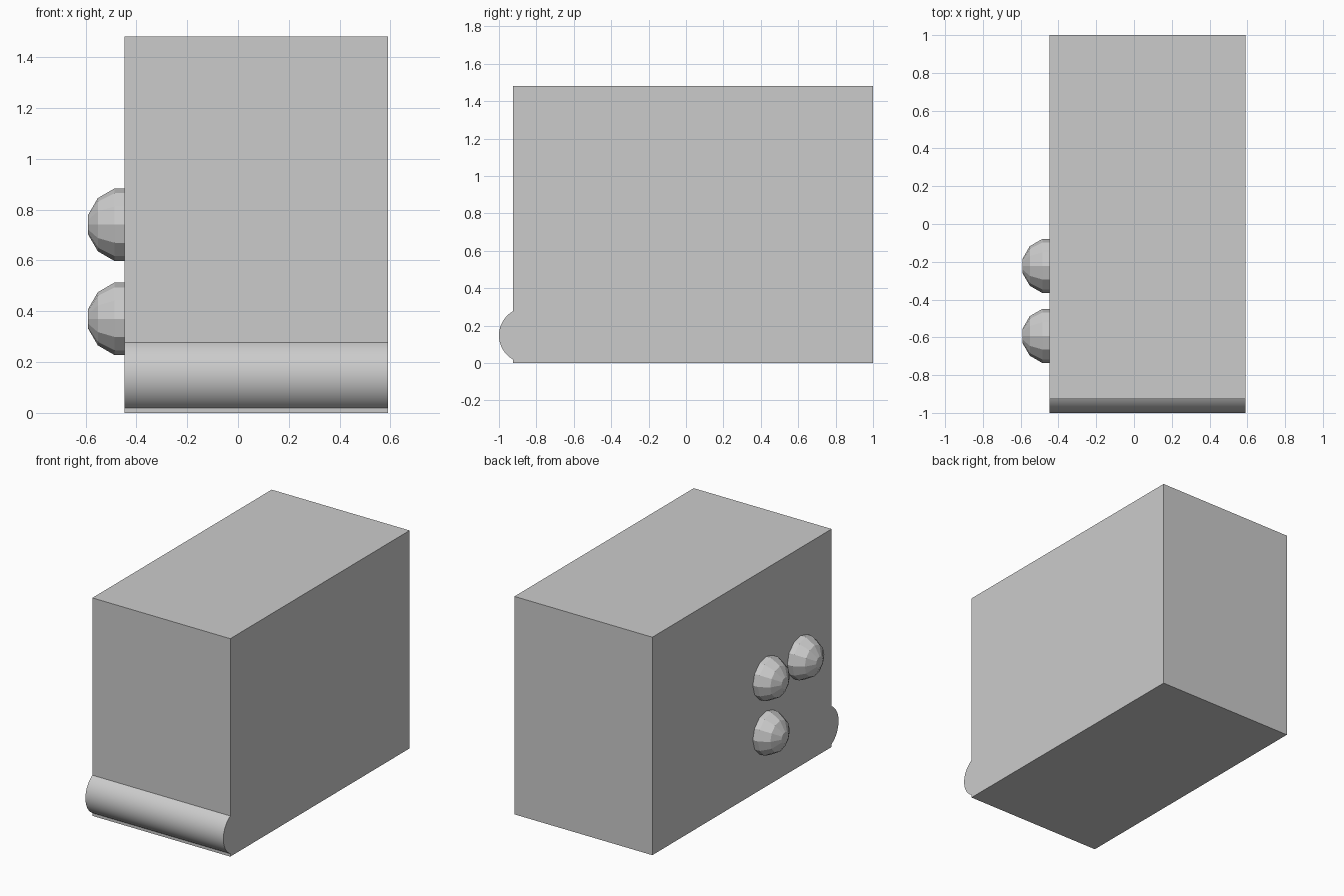
import bpy, bmesh, math
from mathutils import Matrix

cube = bpy.data.objects.get("Cube")
if cube:
    bpy.data.objects.remove(cube, do_unlink=True)

# Shared measurements
U = 2 / 54                      # module: the whole depth is 54 modules
WIDTH, DEPTH, HEIGHT = 28 * U, 52 * U, 40 * U
R = 4 * U                       # radius of lip and knobs
X1 = (WIDTH + R * math.cos(math.radians(15))) / 2
X0 = X1 - WIDTH
Y0 = 1 - DEPTH

grey = bpy.data.materials.new("light_grey")
grey.use_nodes = True
colour = (0.6, 0.6, 0.6, 1)
grey.diffuse_color = colour
grey.node_tree.nodes["Principled BSDF"].inputs["Base Color"].default_value = colour


def add_object(name, bm):
    bmesh.ops.recalc_face_normals(bm, faces=bm.faces)
    mesh = bpy.data.meshes.new(name)
    bm.to_mesh(mesh)
    bm.free()
    mesh.materials.append(grey)
    obj = bpy.data.objects.new(name, mesh)
    bpy.context.collection.objects.link(obj)
    return obj


def loft(bm, rings):
    """Skin a list of point rings and cap both ends."""
    loops = [[bm.verts.new(p) for p in ring] for ring in rings]
    n = len(loops[0])
    for a, b in zip(loops, loops[1:]):
        for i in range(n):
            j = (i + 1) % n
            bm.faces.new((a[i], a[j], b[j], b[i]))
    bm.faces.new(loops[0])
    bm.faces.new(loops[-1])


# Main block
bm = bmesh.new()
bmesh.ops.create_cube(bm, size=1)
bmesh.ops.scale(bm, verts=bm.verts, vec=(WIDTH, DEPTH, HEIGHT))
bmesh.ops.translate(bm, verts=bm.verts,
                    vec=((X0 + X1) / 2, (Y0 + 1) / 2, HEIGHT / 2))
add_object("body", bm)

# Rounded lip: the part of a cylinder that stands out of the front
SEGMENTS = 32
half_angle = math.acos(0.5)
arc = []
for i in range(SEGMENTS + 1):
    a = half_angle * (2 * i / SEGMENTS - 1)
    arc.append((Y0 + R / 2 - R * math.cos(a), R + R * math.sin(a)))
bm = bmesh.new()
loft(bm, [[(x, y, z) for y, z in arc] for x in (X0, X1)])
lip = add_object("front_lip", bm)
bpy.context.view_layer.objects.active = lip
lip.select_set(True)
bpy.ops.object.shade_smooth_by_angle(angle=math.radians(30))
lip.select_set(False)


# Faceted half-round knobs on the right side
def add_knob(name, y, z):
    rings = []
    profile = [(0, math.cos(math.radians(15)))]
    profile += [(math.sin(math.radians(a)), math.cos(math.radians(a)))
                for a in (15, 45, 75)]
    for out, radius in profile:
        rings.append([(-R * out,
                       R * radius * math.cos(math.tau * i / 12),
                       R * radius * math.sin(math.tau * i / 12))
                      for i in range(12)])
    bm = bmesh.new()
    loft(bm, rings)
    bm.transform(Matrix.Translation((X0, y, z)))
    add_object(name, bm)


add_knob("upper_front_knob", Y0 + 9 * U, 20 * U)
add_knob("upper_rear_knob", Y0 + 19 * U, 20 * U)
add_knob("lower_rear_knob", Y0 + 19 * U, 10 * U)
